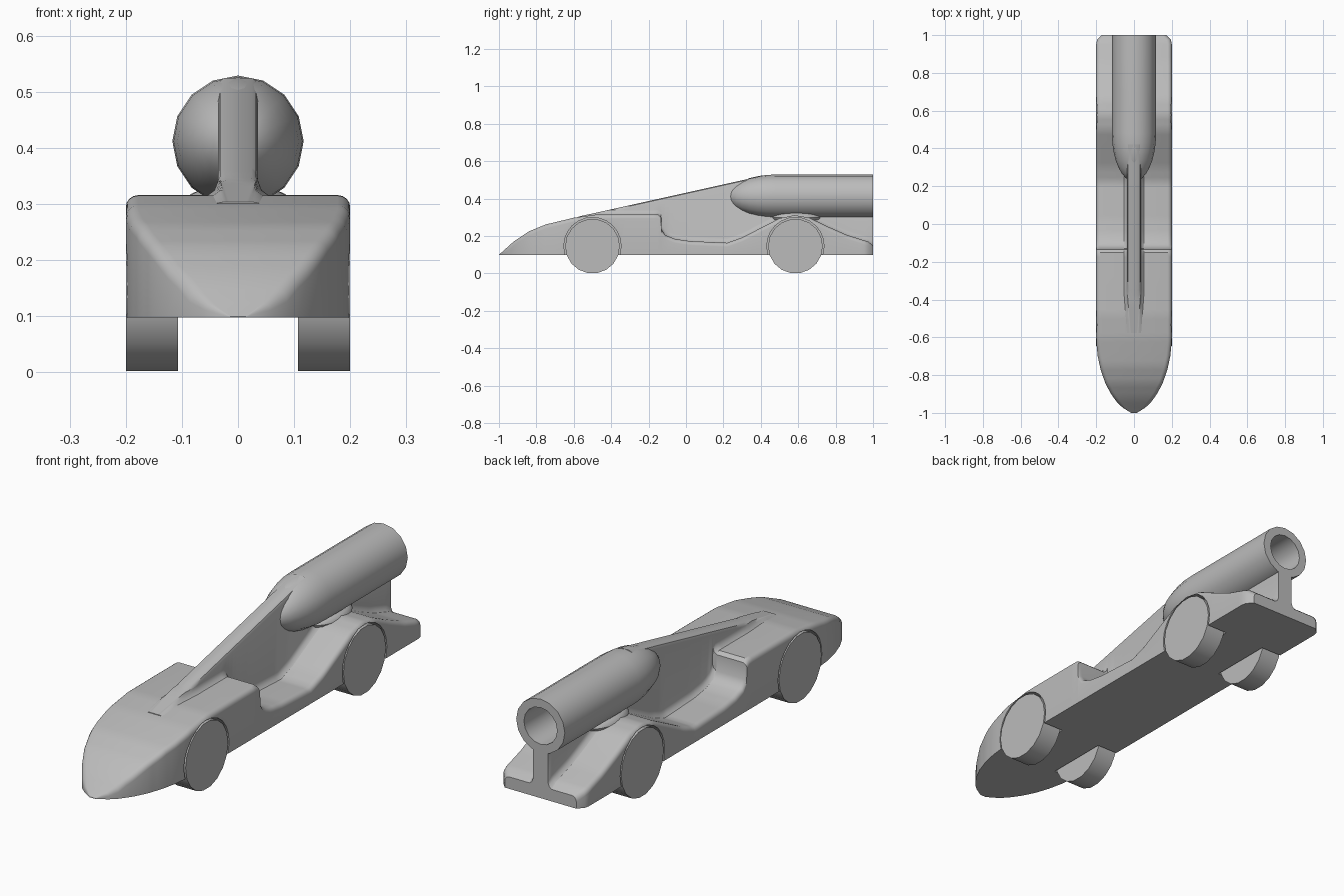
import bpy, bmesh
from math import sin, cos, pi, sqrt, radians
from mathutils import Matrix, Vector

if "Cube" in bpy.data.objects:
    bpy.data.objects.remove(bpy.data.objects["Cube"])

grey = bpy.data.materials.new("plain grey")
grey.use_nodes = True
grey.diffuse_color = (0.5, 0.5, 0.5, 1)
grey.node_tree.nodes["Principled BSDF"].inputs["Base Color"].default_value = (0.5, 0.5, 0.5, 1)


def make(name, bm):
    bmesh.ops.recalc_face_normals(bm, faces=bm.faces)
    mesh = bpy.data.meshes.new(name)
    bm.to_mesh(mesh)
    bm.free()
    mesh.materials.append(grey)
    ob = bpy.data.objects.new(name, mesh)
    bpy.context.collection.objects.link(ob)
    return ob


def smooth(ob, angle=35):
    bpy.ops.object.select_all(action='DESELECT')
    ob.select_set(True)
    bpy.context.view_layer.objects.active = ob
    bpy.ops.object.shade_smooth_by_angle(angle=radians(angle))


def loft(name, sections, closed=False):
    """Skin a run of equal-sized rings, capping the ends unless closed."""
    bm = bmesh.new()
    rings = [[bm.verts.new(p) for p in s] for s in sections]
    pairs = list(zip(rings, rings[1:]))
    if closed:
        pairs.append((rings[-1], rings[0]))
    else:
        bm.faces.new(rings[0])
        bm.faces.new(rings[-1])
    for a, b in pairs:
        for i in range(len(a)):
            j = (i + 1) % len(a)
            bm.faces.new((a[i], a[j], b[j], b[i]))
    return make(name, bm)


def mirrored(half, y):
    """Ring from right-hand (x, z) points, listed bottom to top."""
    return [(x, y, z) for x, z in half] + [(-x, y, z) for x, z in reversed(half)]


def interp(table, t):
    for (a, u), (b, v) in zip(table, table[1:]):
        if t <= b:
            return u + (v - u) * max(0, t - a) / (b - a)
    return table[-1][1]


def disc(name, x0, x1, y, z, r, sides):
    bm = bmesh.new()
    turn = Matrix.Translation(((x0 + x1) / 2, y, z)) @ Matrix.Rotation(pi / 2, 4, 'Y')
    bmesh.ops.create_cone(bm, cap_ends=True, segments=sides, radius1=r, radius2=r,
                          depth=abs(x1 - x0), matrix=turn)
    return make(name, bm)


# Body side profile (y, top height) and plan half-width
FLOOR = 0.098
key = [(-1, 0.1), (-0.92, 0.172), (-0.84, 0.225), (-0.75, 0.262), (-0.6, 0.298), (-0.48, 0.315),
       (-0.3, 0.316), (-0.15, 0.316), (-0.134, 0.303), (-0.13, 0.235), (-0.11, 0.205),
       (-0.06, 0.185), (0.02, 0.173), (0.22, 0.164), (0.3, 0.192), (0.42, 0.254), (0.5, 0.295),
       (0.58, 0.312), (0.66, 0.298), (0.76, 0.25), (0.86, 0.206), (0.975, 0.17), (1, 0.15)]
width = [(-1, 0.015), (-0.985, 0.045), (-0.95, 0.085), (-0.9, 0.122), (-0.84, 0.153),
         (-0.77, 0.177), (-0.7, 0.192), (-0.62, 0.2), (0.965, 0.2), (0.99, 0.188), (1, 0.172)]

path = []
for (y0, z0), (y1, z1) in zip(key, key[1:]):
    n = max(1, round((y1 - y0) / 0.025))
    path += [(y0 + (y1 - y0) * i / n, z0 + (z1 - z0) * i / n) for i in range(n)]
path.append(key[-1])


def body_ring(y, z):
    w = interp(width, y)
    r = min(0.022, w * 0.4, (z - FLOOR) * 0.5)
    arc = [(w - r + r * cos(a * pi / 8), z - r + r * sin(a * pi / 8)) for a in range(5)]
    return mirrored([(w, FLOOR)] + arc, y)


body = loft("body", [body_ring(y, z) for y, z in path])

# Wheel arches and wheels
for end, y in (("front", -0.5), ("rear", 0.585)):
    for side, s in (("left", 1), ("right", -1)):
        cutter = disc("arch_cutter", 0.1 * s, 0.25 * s, y, 0.147, 0.153, 24)
        mod = body.modifiers.new("arch", 'BOOLEAN')
        mod.object, mod.solver = cutter, 'EXACT'
        bpy.context.view_layer.objects.active = body
        bpy.ops.object.modifier_apply(modifier=mod.name)
        bpy.data.objects.remove(cutter)
        wheel = disc(f"{end}_{side}_wheel", 0.107 * s, 0.2 * s, y, 0.146, 0.146, 18)
        smooth(wheel)
smooth(body)


# Central fin, flared where it meets the body
def fin_ring(y, z):
    top = 0.303 + (y + 0.58) * 0.222 if y < 0.43 else 0.315
    top = max(top, z - 0.02)
    w = interp([(-0.6, 0.018), (-0.35, 0.036), (1, 0.036)], y)
    half = [(w + 0.02, z - 0.03), (w + 0.018, z), (w + 0.006, z + 0.009), (w, z + 0.025),
            (w, top - 0.015), (w - 0.004, top - 0.005), (w - 0.012, top)]
    low = z - 0.03
    rise = []
    for x, h in half:
        low = max(low, min(h, top))
        rise.append((x, low))
    return mirrored(rise, y)


smooth(loft("centre_fin", [fin_ring(y, z) for y, z in path if y > -0.6]))

# Hollow tube with a rounded nose, open at the rear
AXIS, R, SIDES = 0.412, 0.117, 16
profile = [(0.225 + 0.255 * (1 - cos(a * pi / 16)), R * sin(a * pi / 16)) for a in range(9)]
profile[0] = (0.225, 0.004)
profile += [(1, R), (1, 0.08), (0.5, 0.08), (0.5, 0.002)]
rings = [[(r * cos(2 * pi * i / SIDES), y, AXIS + r * sin(2 * pi * i / SIDES))
          for i in range(SIDES)] for y, r in profile]
smooth(loft("rear_tube", rings))

# Blended saddle where the tube rests on the rear hump
bm = bmesh.new()
bmesh.ops.create_uvsphere(bm, u_segments=24, v_segments=12, radius=1,
                          matrix=Matrix.Translation((0, 0.59, 0.3)) @ Matrix.Diagonal((0.098, 0.14, 0.035, 1)))
smooth(make("tube_saddle", bm))
